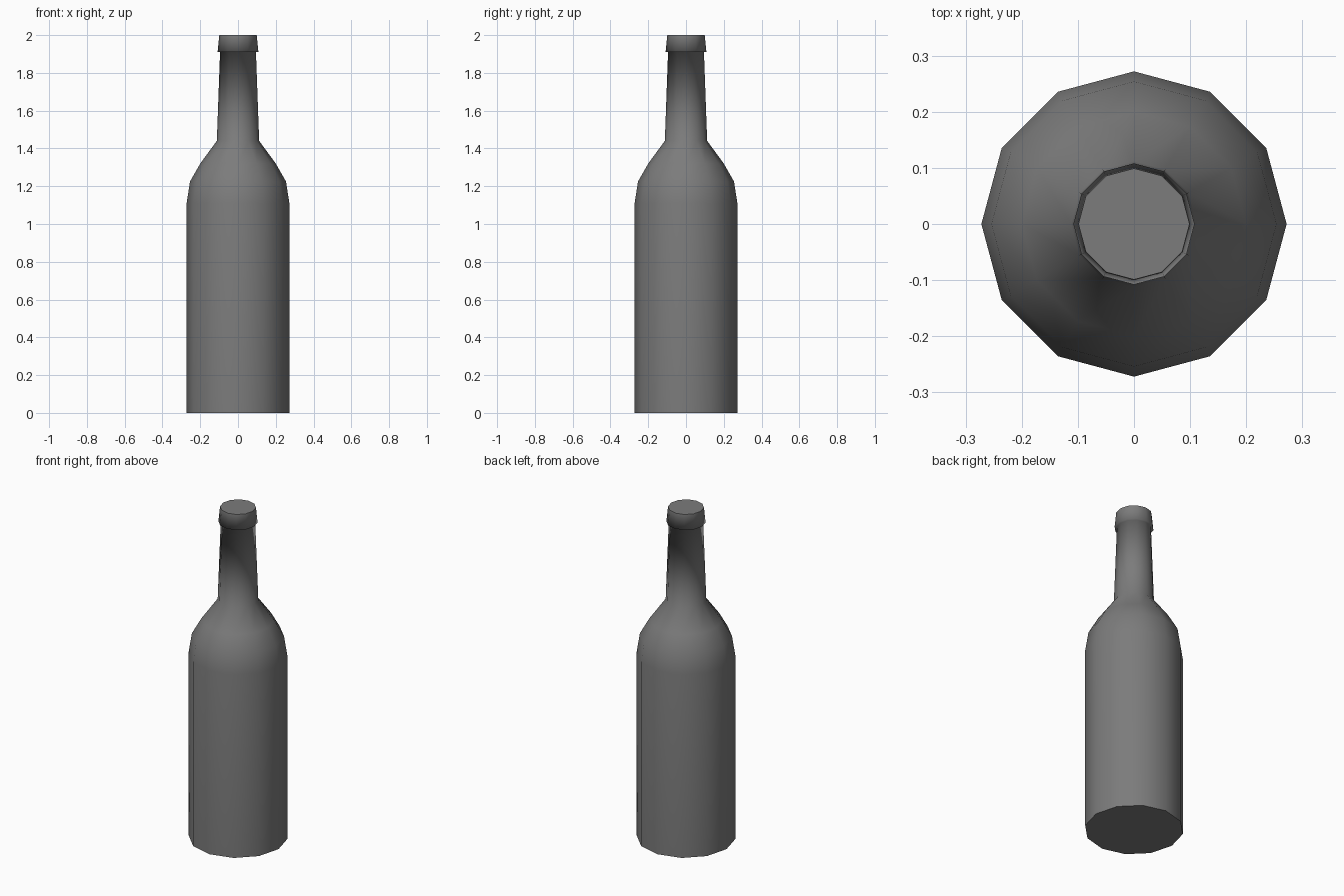
import bpy
import bmesh
from math import cos, sin, tau

cube = bpy.data.objects.get("Cube")
if cube:
    bpy.data.objects.remove(cube)

SIDES = 12

# Single grey glass colour
glass = bpy.data.materials.new("grey_glass")
glass.use_nodes = True
grey = (0.2, 0.2, 0.2, 1)
glass.diffuse_color = grey
glass.node_tree.nodes["Principled BSDF"].inputs["Base Color"].default_value = grey

# Profile from base to mouth: radius, height
profile = [
    (0.272, 0.0), (0.272, 1.11),                  # body
    (0.254, 1.225), (0.20, 1.32), (0.112, 1.44),  # shoulder
    (0.095, 1.91),                                # neck
    (0.108, 1.91), (0.099, 2.0),                  # lip
]

bm = bmesh.new()
rings = [[bm.verts.new((r * cos(tau * i / SIDES), r * sin(tau * i / SIDES), z))
          for i in range(SIDES)] for r, z in profile]

# Walls, smooth all the way round
for low, high in zip(rings, rings[1:]):
    for i in range(SIDES):
        j = (i + 1) % SIDES
        bm.faces.new((low[i], low[j], high[j], high[i])).smooth = True

# Flat base and mouth, with sharp rims
for ring in (rings[0][::-1], rings[-1]):
    cap = bm.faces.new(ring)
    for edge in cap.edges:
        edge.smooth = False

mesh = bpy.data.meshes.new("bottle")
bm.to_mesh(mesh)
bm.free()
mesh.materials.append(glass)
bpy.context.collection.objects.link(bpy.data.objects.new("bottle", mesh))
